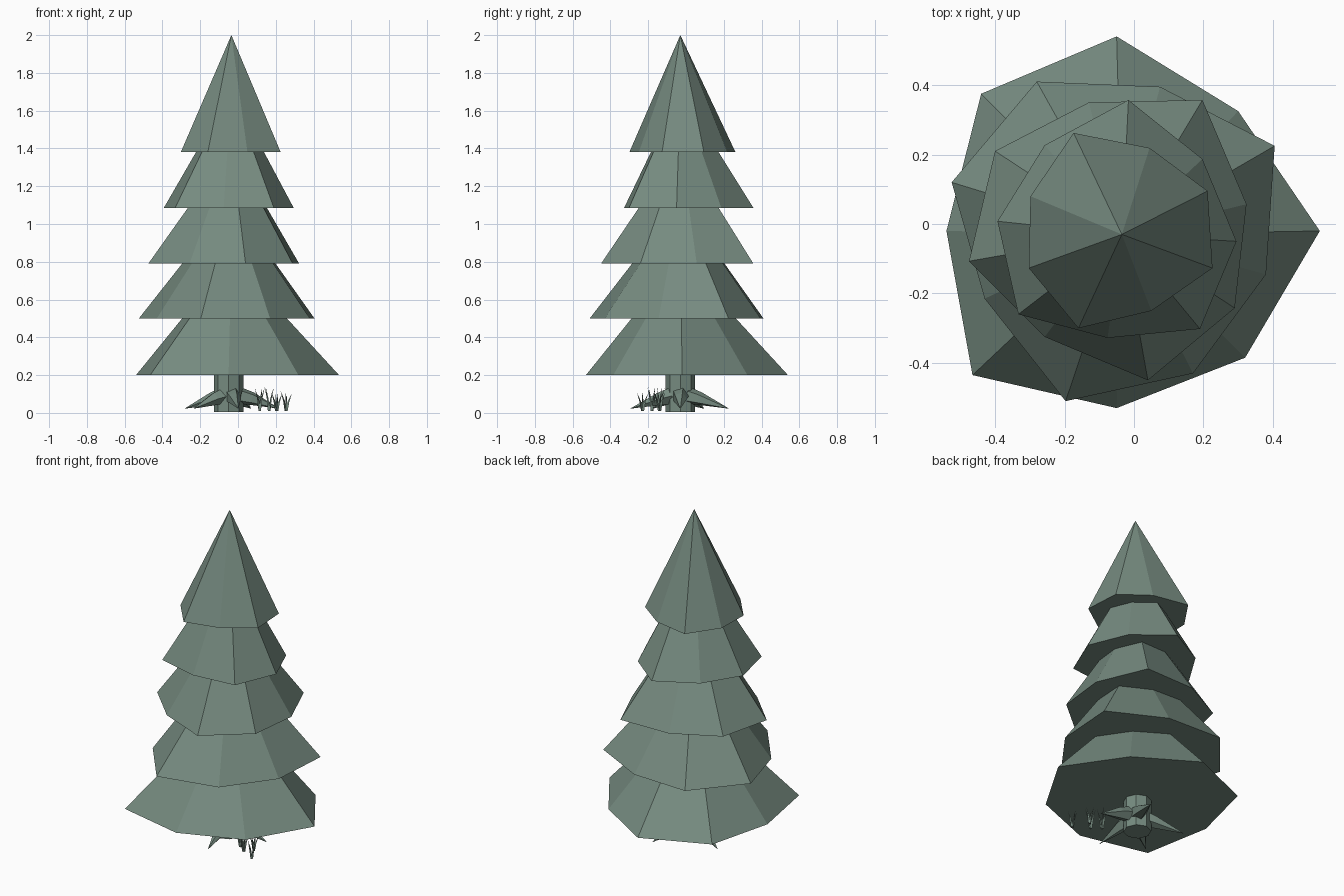
import bpy, bmesh, math, random
from mathutils import Vector

if "Cube" in bpy.data.objects:
    bpy.data.objects.remove(bpy.data.objects["Cube"])

random.seed(4)
CX, CY = -0.035, -0.03

green = bpy.data.materials.new("grey_green")
green.diffuse_color = (0.181, 0.258, 0.216, 1)
green.use_nodes = True
green.node_tree.nodes["Principled BSDF"].inputs["Base Color"].default_value = green.diffuse_color


def make_object(name, bm):
    bmesh.ops.recalc_face_normals(bm, faces=bm.faces)
    mesh = bpy.data.meshes.new(name)
    bm.to_mesh(mesh)
    bm.free()
    mesh.materials.append(green)
    obj = bpy.data.objects.new(name, mesh)
    bpy.context.collection.objects.link(obj)
    return obj


def add_tube(bm, stations, sides):
    """Tapered tube through (point, radius) stations; zero radius makes a tip."""
    rings = []
    for i, (p, r) in enumerate(stations):
        a = stations[max(i - 1, 0)][0]
        b = stations[min(i + 1, len(stations) - 1)][0]
        rot = (b - a).to_track_quat('Z', 'Y')
        if r == 0:
            rings.append([bm.verts.new(p)])
            continue
        ring = []
        for k in range(sides):
            t = math.tau * k / sides
            ring.append(bm.verts.new(p + rot @ Vector((r * math.cos(t), r * math.sin(t), 0))))
        rings.append(ring)
    for lo, hi in zip(rings, rings[1:]):
        for k in range(sides):
            n = (k + 1) % sides
            if len(hi) == 1:
                bm.faces.new((lo[k], lo[n], hi[0]))
            else:
                bm.faces.new((lo[k], lo[n], hi[n], hi[k]))
    for ring in (rings[0], rings[-1]):
        if len(ring) > 2:
            bm.faces.new(ring)


# Foliage tiers: ragged eight-sided cones with flat undersides
tiers = [
    (0.20, [(0.535, -0.02), (0.30, 0.325), (-0.05, 0.54), (-0.44, 0.375),
            (-0.54, -0.02), (-0.465, -0.435), (-0.05, -0.53), (0.32, -0.385)]),
    (0.50, [(0.405, 0.225), (0.075, 0.395), (-0.28, 0.41), (-0.525, 0.12),
            (-0.43, -0.215), (-0.197, -0.51), (0.17, -0.43), (0.38, -0.145)]),
    (0.79, [(0.324, 0.057), (0.197, 0.357), (-0.13, 0.35), (-0.40, 0.21),
            (-0.475, -0.107), (-0.257, -0.325), (0.04, -0.45), (0.29, -0.242)]),
    (1.085, [(0.197, 0.187), (-0.016, 0.357), (-0.257, 0.227), (-0.393, 0.008),
             (-0.333, -0.26), (-0.076, -0.328), (0.19, -0.302), (0.295, -0.05)]),
    (1.38, [(0.212, 0.095), (0.045, 0.219), (-0.174, 0.262), (-0.298, 0.08),
            (-0.303, -0.127), (-0.16, -0.30), (0.05, -0.25), (0.226, -0.127)]),
]
for i, (z, rim) in enumerate(tiers):
    bm = bmesh.new()
    ring = [bm.verts.new((x, y, z)) for x, y in rim]
    tip = bm.verts.new((CX, CY, z + 0.62))
    for a, b in zip(ring, ring[1:] + ring[:1]):
        bm.faces.new((a, b, tip))
    bm.faces.new(ring)
    make_object(f"foliage_tier_{i + 1}", bm)

# Trunk
bm = bmesh.new()
add_tube(bm, [(Vector((CX - 0.015, CY, 0.005)), 0.078),
              (Vector((CX - 0.015, CY, 0.25)), 0.078)], 8)
make_object("trunk", bm)

# Roots: spikes that leave the trunk, bend and taper to the ground
bm = bmesh.new()
for deg, reach in ((153, 0.28), (68, 0.28), (0, 0.255), (278, 0.27), (216, 0.25)):
    d = Vector((math.cos(math.radians(deg)), math.sin(math.radians(deg)), 0))
    base = Vector((CX, CY, 0))
    up = Vector((0, 0, 1))
    add_tube(bm, [(base + d * 0.05 + up * 0.09, 0.045),
                  (base + d * 0.11 + up * 0.075, 0.036),
                  (base + d * reach + up * 0.022, 0)], 5)
make_object("roots", bm)

# Grass tufts: thin curved blades
bm = bmesh.new()
for x, y in ((0.255, -0.23), (0.165, -0.18), (0.205, -0.14), (0.115, -0.14)):
    start = random.uniform(0, math.tau)
    for k in range(4):
        a = start + k * math.tau / 4
        out = Vector((math.cos(a), math.sin(a), 0))
        h = random.uniform(0.09, 0.135)
        foot = Vector((x, y, 0.01))
        add_tube(bm, [(foot + out * 0.003, 0.006),
                      (foot + out * 0.012 + Vector((0, 0, h * 0.5)), 0.005),
                      (foot + out * 0.03 + Vector((0, 0, h)), 0)], 3)
make_object("grass", bm)
